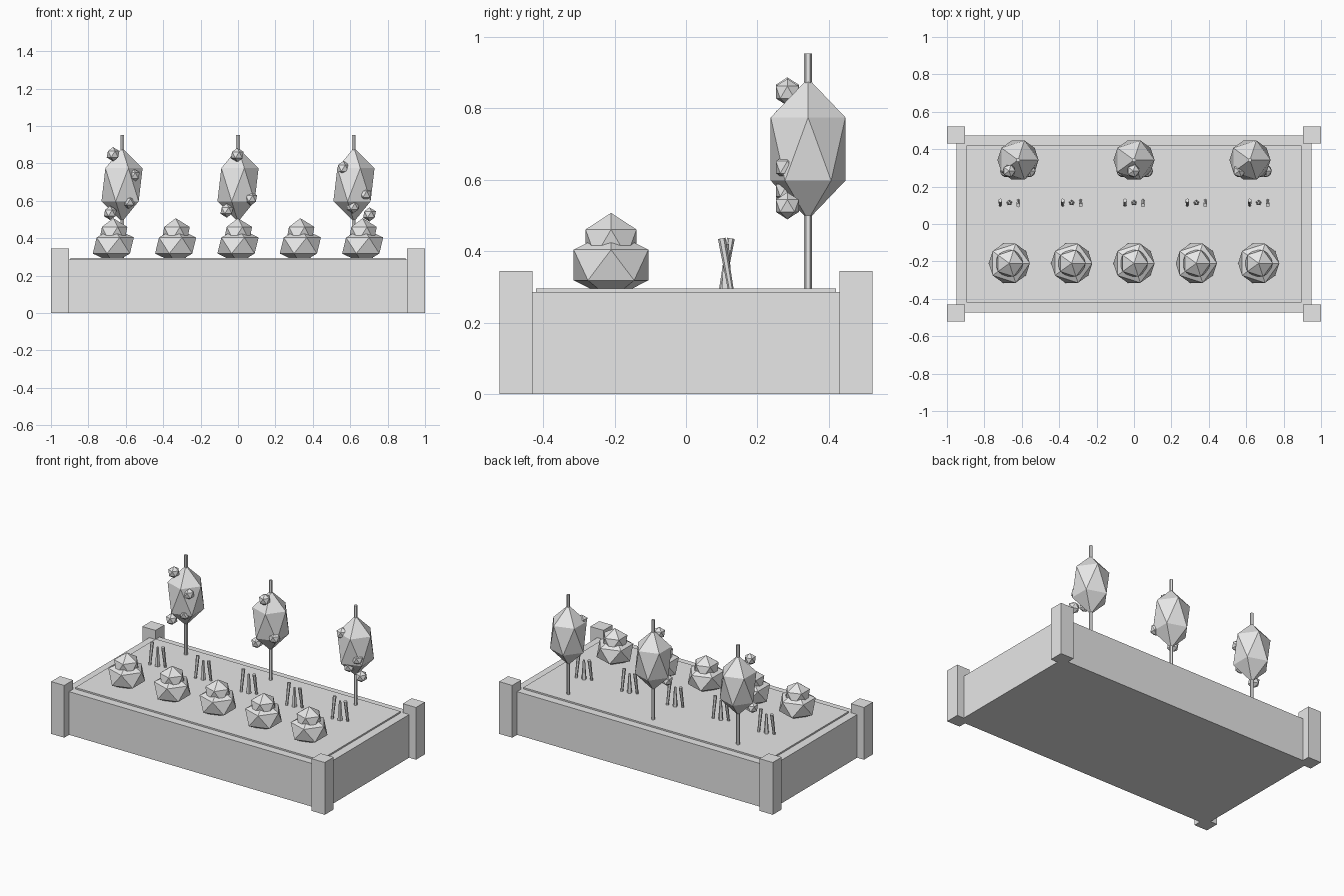
import bpy
from math import radians

if "Cube" in bpy.data.objects:
    bpy.data.objects.remove(bpy.data.objects["Cube"], do_unlink=True)

grey = bpy.data.materials.new("plain_grey")
grey.use_nodes = True
grey.diffuse_color = (0.8, 0.8, 0.8, 1)
grey.node_tree.nodes["Principled BSDF"].inputs["Base Color"].default_value = (0.8, 0.8, 0.8, 1)

SOIL_TOP = 0.295


def finish(name):
    obj = bpy.context.object
    obj.name = name
    obj.data.materials.append(grey)
    return obj


def box(name, x, y, size_x, size_y, bottom, top):
    bpy.ops.mesh.primitive_cube_add(size=1, location=(x, y, (bottom + top) / 2))
    obj = finish(name)
    obj.scale = (size_x, size_y, top - bottom)
    return obj


def gem(name, location, radius, stretch=1):
    """Twenty-sided ball, stretched along z."""
    bpy.ops.mesh.primitive_ico_sphere_add(subdivisions=1, radius=radius, location=location)
    obj = finish(name)
    obj.scale.z = stretch
    return obj


def stick(name, x, y, bottom, top, r_bottom, r_top, sides, lean=0):
    bpy.ops.mesh.primitive_cone_add(
        vertices=sides, radius1=r_bottom, radius2=r_top, depth=top - bottom,
        location=(x, y, (bottom + top) / 2), rotation=(radians(lean), 0, 0))
    return finish(name)


# Raised bed: walls, soil and corner posts
box("bed_frame", 0, 0, 1.9, 0.945, 0, 0.285)
box("soil", 0, 0, 1.79, 0.84, 0.2, SOIL_TOP)
for sx in (-1, 1):
    for sy in (-1, 1):
        box("corner_post", sx * 0.952, sy * 0.476, 0.096, 0.093, 0, 0.345)

# Front row of cabbages and middle row of stalk bunches
for i in range(-2, 3):
    x = i / 3
    gem("cabbage_leaves", (x, -0.21, 0.361), 0.123, 0.78)
    gem("cabbage_heart", (x, -0.21, 0.423), 0.084)
    stick("stalk_left", x - 0.048, 0.113, 0.29, 0.437, 0.008, 0.011, 6, -10)
    stick("stalk_middle", x, 0.113, 0.29, 0.42, 0.016, 0.007, 5)
    stick("stalk_right", x + 0.048, 0.113, 0.29, 0.437, 0.008, 0.011, 6, 10)

# Back row of staked bushes, each with fruit given as (x, z)
bushes = {
    -0.62: [(-0.668, 0.849), (-0.56, 0.735), (-0.683, 0.535), (-0.585, 0.595)],
    0: [(-0.004, 0.845), (0.068, 0.612), (-0.06, 0.548)],
    0.62: [(0.563, 0.775), (0.678, 0.635), (0.703, 0.527), (0.615, 0.57)],
}
for x, fruits in bushes.items():
    stick("stake", x, 0.342, 0.28, 0.953, 0.011, 0.011, 6)
    gem("bush", (x, 0.342, 0.686), 0.123, 1.61)
    for fx, fz in fruits:
        gem("fruit", (fx, 0.284, fz), 0.038)
